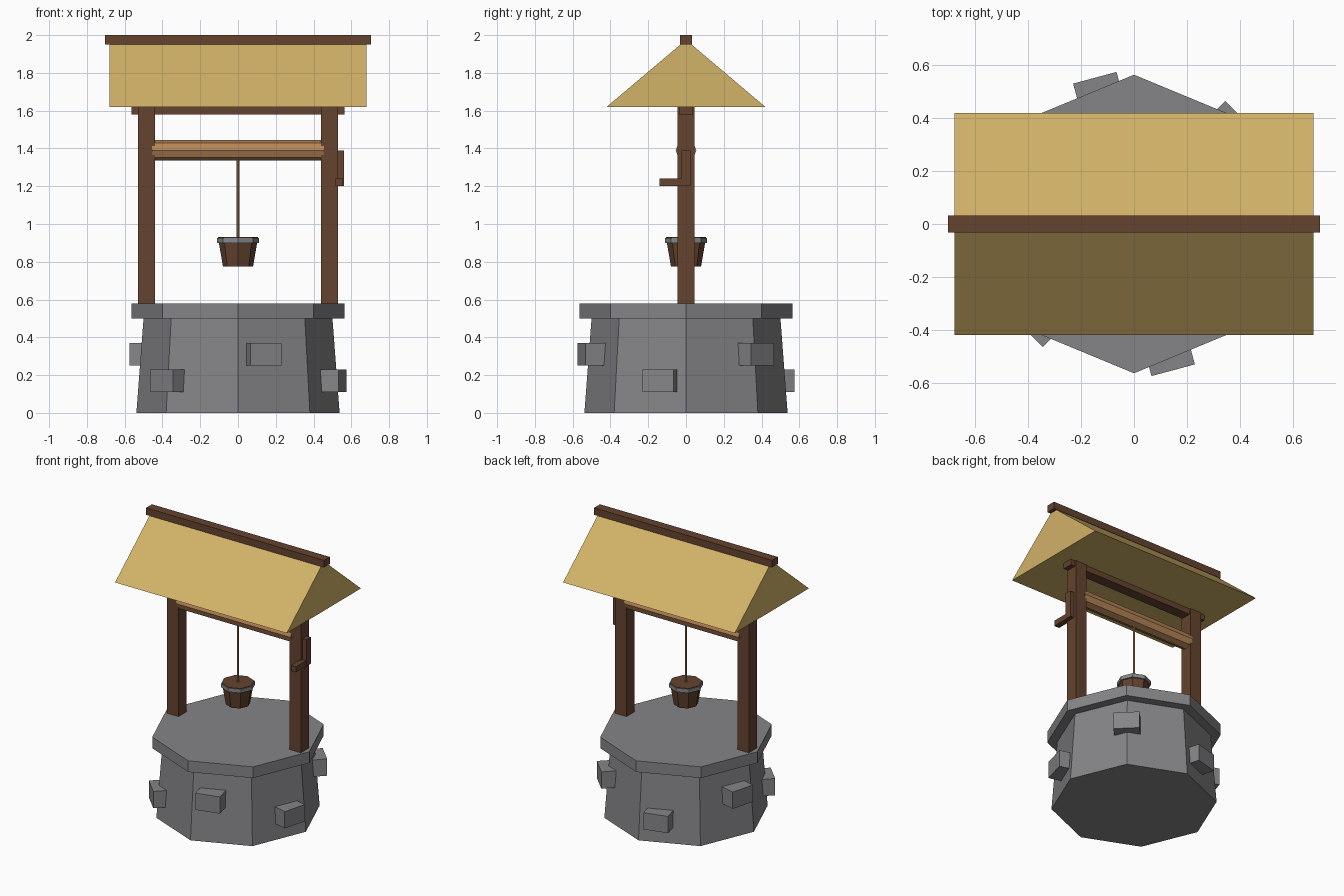
import bpy, bmesh, math
from mathutils import Matrix

if "Cube" in bpy.data.objects:
    bpy.data.objects.remove(bpy.data.objects["Cube"])


def material(name, rgb):
    m = bpy.data.materials.new(name)
    m.diffuse_color = (*rgb, 1)
    m.use_nodes = True
    m.node_tree.nodes["Principled BSDF"].inputs["Base Color"].default_value = m.diffuse_color
    return m


STONE = material("grey stone", (0.235, 0.232, 0.246))
WOOD = material("dark wood", (0.128, 0.056, 0.029))
PALE = material("pale wood", (0.46, 0.235, 0.095))
THATCH = material("straw thatch", (0.64, 0.445, 0.137))
IRON = material("bucket iron", (0.24, 0.25, 0.27))


def finish(name, bm, mat):
    bmesh.ops.recalc_face_normals(bm, faces=bm.faces)
    me = bpy.data.meshes.new(name)
    bm.to_mesh(me)
    bm.free()
    me.materials.append(mat)
    ob = bpy.data.objects.new(name, me)
    bpy.context.collection.objects.link(ob)
    return ob


def box(name, lo, hi, mat, turn=0):
    """Box between two corners, optionally turned about the z axis."""
    size = [b - a for a, b in zip(lo, hi)]
    mid = [(a + b) / 2 for a, b in zip(lo, hi)]
    bm = bmesh.new()
    bmesh.ops.create_cube(bm, size=1, matrix=Matrix.Rotation(turn, 4, 'Z')
                          @ Matrix.Translation(mid) @ Matrix.Diagonal((*size, 1)))
    return finish(name, bm, mat)


def octagon(name, r0, r1, z0, z1, mat, turn=Matrix()):
    """Eight-sided frustum with corners on the axes."""
    bm = bmesh.new()
    bmesh.ops.create_cone(bm, cap_ends=True, segments=8, radius1=r0, radius2=r1,
                          depth=z1 - z0,
                          matrix=turn @ Matrix.Translation((0, 0, (z0 + z1) / 2)))
    return finish(name, bm, mat)


# Stone base and rim
octagon("well_wall", 0.538, 0.50, 0, 0.50, STONE)
octagon("well_rim", 0.565, 0.565, 0.50, 0.58, STONE)

# Protruding stones, alternating between two courses
for i in range(6):
    z = 0.31 if i % 2 == 0 else 0.17
    box(f"wall_stone_{i + 1}", (0.455, -0.085, z - 0.06), (0.573, 0.085, z + 0.06),
        STONE, math.radians(45 + 60 * i))

# Posts and cross beam
for side, x in (("left", -0.485), ("right", 0.485)):
    box(f"{side}_post", (x - 0.045, -0.045, 0.55), (x + 0.045, 0.045, 1.64), WOOD)
box("cross_beam", (-0.565, -0.037, 1.58), (0.565, 0.037, 1.65), WOOD)

# Solid gable roof, extruded along x
bm = bmesh.new()
gable = [bm.verts.new((-0.68, y, z)) for y, z in ((-0.42, 1.62), (0.42, 1.62), (0, 1.975))]
face = bm.faces.new(gable)
ends = bmesh.ops.extrude_face_region(bm, geom=[face])["geom"]
bmesh.ops.translate(bm, vec=(1.36, 0, 0),
                    verts=[v for v in ends if isinstance(v, bmesh.types.BMVert)])
# Extruding keeps the starting face, so both gable ends are closed
finish("thatch_roof", bm, THATCH)
box("roof_ridge", (-0.705, -0.033, 1.95), (0.705, 0.033, 2.0), WOOD)

# Roller, crank and handle
octagon("rope_roller", 0.055, 0.055, -0.455, 0.455, PALE,
        Matrix.Translation((0, 0, 1.39)) @ Matrix.Rotation(math.pi / 2, 4, 'Y'))
box("crank_arm", (0.525, -0.025, 1.20), (0.56, 0.025, 1.39), WOOD)
box("crank_handle", (0.517, -0.14, 1.20), (0.557, 0.02, 1.24), WOOD)

# Rope and bucket
octagon("rope", 0.008, 0.008, 0.92, 1.36, PALE)
octagon("bucket", 0.08, 0.106, 0.775, 0.93, WOOD)
octagon("bucket_band", 0.111, 0.111, 0.90, 0.926, IRON)
